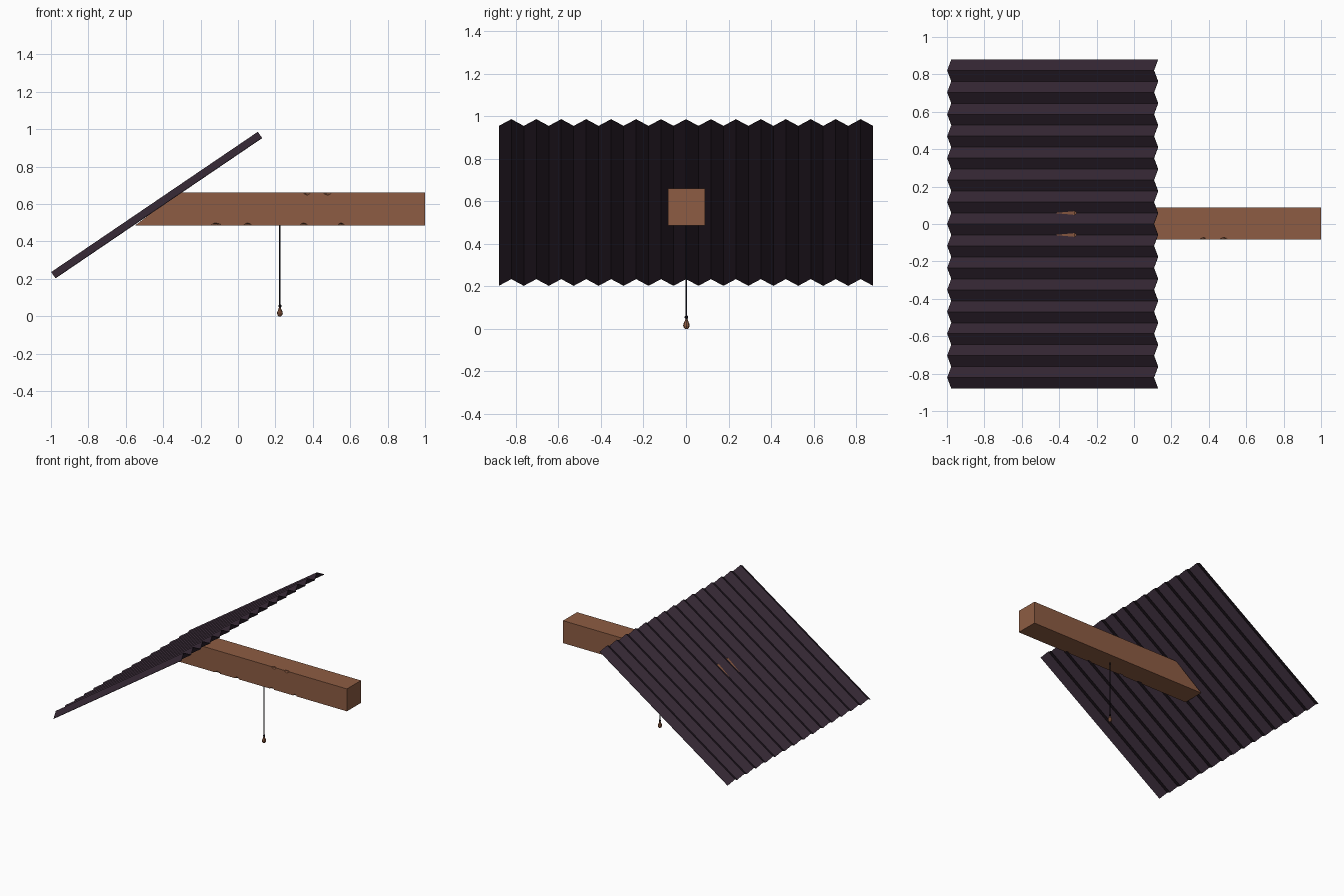
import bpy, bmesh, math
from mathutils import Vector

if "Cube" in bpy.data.objects:
    bpy.data.objects.remove(bpy.data.objects["Cube"])


def material(name, rgb):
    m = bpy.data.materials.new(name)
    m.diffuse_color = (*rgb, 1)
    m.use_nodes = True
    m.node_tree.nodes["Principled BSDF"].inputs["Base Color"].default_value = m.diffuse_color
    return m


WOOD = material("warm brown wood", (0.27, 0.108, 0.056))
METAL = material("dark plum metal", (0.034, 0.02, 0.033))
CORD = material("black cord", (0.008, 0.006, 0.009))


def make(name, bm, mat):
    bmesh.ops.recalc_face_normals(bm, faces=bm.faces)
    me = bpy.data.meshes.new(name)
    bm.to_mesh(me)
    bm.free()
    ob = bpy.data.objects.new(name, me)
    bpy.context.collection.objects.link(ob)
    me.materials.append(mat)
    return ob


def extrude_profile(bm, points, offset):
    face = bm.faces.new([bm.verts.new(p) for p in points])
    res = bmesh.ops.extrude_face_region(bm, geom=[face])
    verts = [v for v in res["geom"] if isinstance(v, bmesh.types.BMVert)]
    bmesh.ops.translate(bm, verts=verts, vec=offset)


def lathe(name, profile, x, y, mat, sides=8):
    bm = bmesh.new()
    rings = [[bm.verts.new((x + r * math.cos(2 * math.pi * i / sides),
                            y + r * math.sin(2 * math.pi * i / sides), z))
              for i in range(sides)] for r, z in profile]
    for a, b in zip(rings, rings[1:]):
        for i in range(sides):
            j = (i + 1) % sides
            bm.faces.new((a[i], a[j], b[j], b[i]))
    bm.faces.new(rings[0][::-1])
    bm.faces.new(rings[-1])
    return make(name, bm, mat)


# Corrugated sheet: zigzag across y, running up the slope
RIDGES, HALF = 15, 0.88
run = Vector((1.105, 0, 0.75))
down = Vector((0.0015, 0, -0.0022))
bm = bmesh.new()
zigzag = []
for i in range(2 * RIDGES + 1):
    y = -HALF + HALF * i / RIDGES
    x, z = (-0.999, 0.2365) if i % 2 else (-0.977, 0.205)
    zigzag.append(Vector((x, y, z)))
outline = zigzag + [p + down for p in reversed(zigzag)]
extrude_profile(bm, outline, run)
make("corrugated_sheet", bm, METAL)

# Beam with a slanted end under the sheet
bm = bmesh.new()
side = [(-0.55, 0.486), (1.0, 0.486), (1.0, 0.661), (-0.317, 0.661)]
extrude_profile(bm, [(x, -0.084, z) for x, z in side], (0, 0.173, 0))
beam = make("beam", bm, WOOD)

# Small chips knocked out of the beam's front edges
bm = bmesh.new()
chips = [(-0.12, 0.486, 0.03), (0.05, 0.486, 0.022), (0.35, 0.486, 0.022),
         (0.55, 0.486, 0.018), (0.37, 0.661, 0.02), (0.48, 0.661, 0.024)]
for x, z, length in chips:
    res = bmesh.ops.create_icosphere(bm, subdivisions=1, radius=1)
    for v in res["verts"]:
        v.co = Vector((x + v.co.x * length, -0.084 + v.co.y * 0.014, z + v.co.z * 0.014))
cutter = make("chip_cutter", bm, WOOD)
cutter.hide_render = True
cutter.hide_set(True)
mod = beam.modifiers.new("chips", "BOOLEAN")
mod.operation = "DIFFERENCE"
mod.solver = "EXACT"
mod.object = cutter

# Pull cord with a knot and a teardrop knob
lathe("pull_cord", [(0.004, 0.045), (0.004, 0.49)], 0.224, 0.002, CORD, 6)
lathe("cord_knot", [(0.003, 0.046), (0.008, 0.051), (0.008, 0.058), (0.004, 0.064)],
      0.224, 0.002, CORD)
lathe("pull_knob", [(0.006, 0.0), (0.012, 0.005), (0.0155, 0.015), (0.014, 0.024),
                    (0.009, 0.035), (0.005, 0.047)], 0.224, 0.002, WOOD)
